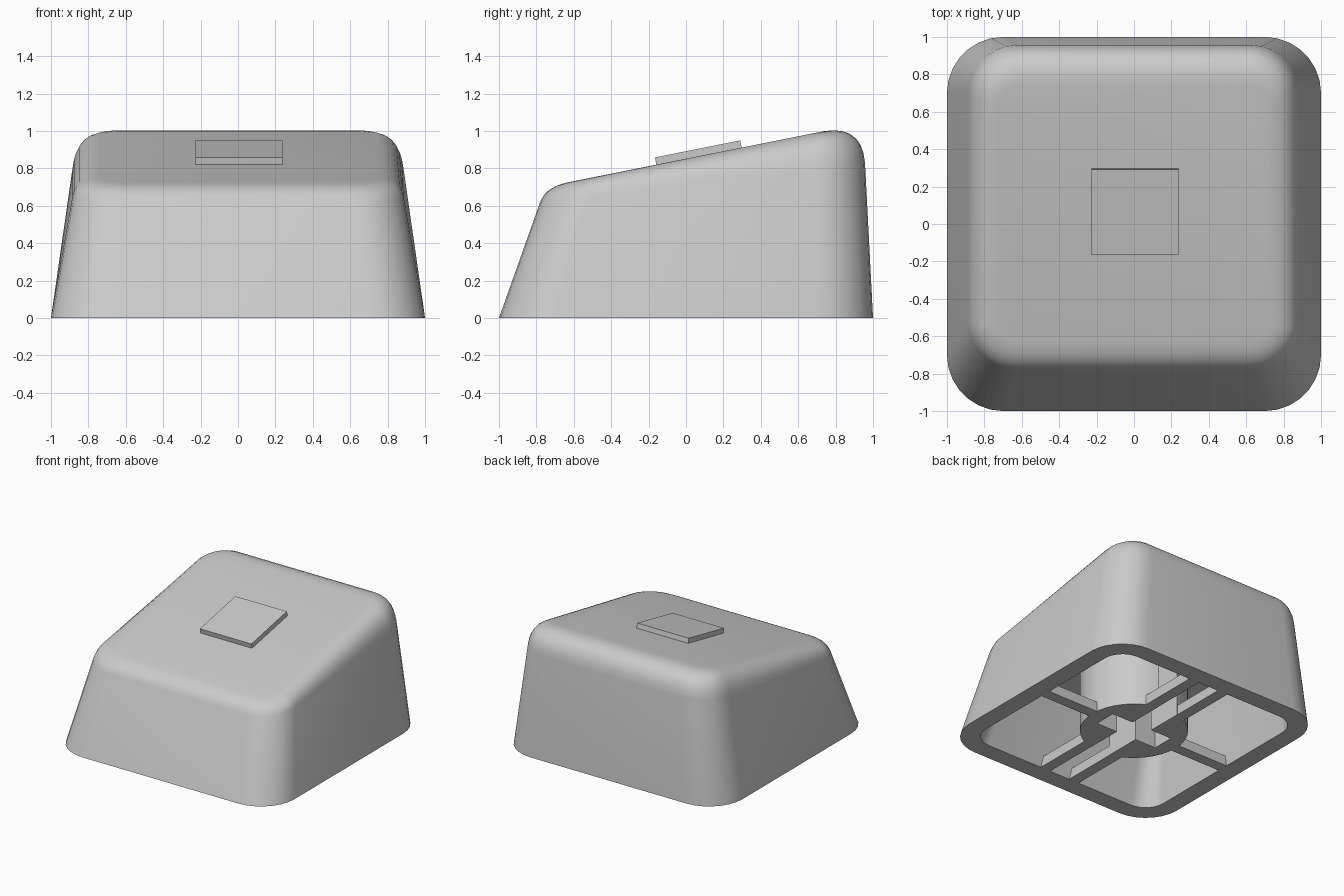
import bpy, bmesh, math
from mathutils import Matrix

if "Cube" in bpy.data.objects:
    bpy.data.objects.remove(bpy.data.objects["Cube"], do_unlink=True)

grey = bpy.data.materials.new("light_grey_plastic")
grey.use_nodes = True
COLOUR = (0.6, 0.6, 0.6, 1)
grey.diffuse_color = COLOUR
grey.node_tree.nodes["Principled BSDF"].inputs["Base Color"].default_value = COLOUR


def add_object(name, data):
    obj = bpy.data.objects.new(name, data)
    bpy.context.collection.objects.link(obj)
    data.materials.append(grey)
    return obj


def smooth(obj):
    bpy.ops.object.select_all(action="DESELECT")
    obj.select_set(True)
    bpy.context.view_layer.objects.active = obj
    bpy.ops.object.shade_smooth_by_angle(angle=math.radians(35))


def box(name, size, centre, tilt=0):
    bm = bmesh.new()
    bmesh.ops.create_cube(bm, size=1)
    bm.transform(Matrix.Translation(centre) @ Matrix.Rotation(tilt, 4, "X")
                 @ Matrix.Diagonal((*size, 1)))
    mesh = bpy.data.meshes.new(name)
    bm.to_mesh(mesh)
    bm.free()
    return add_object(name, mesh)


def bezier(a, b, c, t):
    return [p * (1 - t) ** 2 + 2 * q * t * (1 - t) + r * t * t for p, q, r in zip(a, b, c)]


def ring(bm, front, back, half, radius, segments=7):
    """Rounded rectangle on a plane tilted from front (y, z) to back (y, z)."""
    verts = []
    for corner in range(4):
        sx = 1 if corner in (0, 3) else -1
        sy = 1 if corner < 2 else -1
        for i in range(segments + 1):
            a = math.pi / 2 * (corner + i / segments)
            edge = back[0] if sy > 0 else front[0]
            y = edge - sy * radius + radius * math.sin(a)
            f = (y - front[0]) / (back[0] - front[0])
            z = front[1] + f * (back[1] - front[1])
            x = sx * (half - radius) + radius * math.cos(a)
            verts.append(bm.verts.new((x, y, z)))
    return verts


# Hollow cap: inner ceiling, inner rim, outer rim, then the rounded top edge
bm = bmesh.new()
rings = [ring(bm, (-0.65, 0.53), (0.81, 0.82), 0.75, 0.12),
         ring(bm, (-0.855, 0), (0.855, 0), 0.855, 0.17),
         ring(bm, (-1, 0), (1, 0), 1, 0.3)]
STEPS = 7
for k in range(STEPS + 1):
    t = k / STEPS
    front = bezier((-0.78, 0.62), (-0.751, 0.70), (-0.635, 0.725), t)
    back = bezier((0.957, 0.83), (0.942, 1.03), (0.74, 1.0), t)
    half, = bezier((0.885,), (0.865,), (0.735,), t)
    rings.append(ring(bm, front, back, half, 0.26 - 0.15 * t * t))
for low, high in zip(rings, rings[1:]):
    n = len(low)
    for i in range(n):
        j = (i + 1) % n
        bm.faces.new((low[i], low[j], high[j], high[i]))
bm.faces.new(rings[0])
bm.faces.new(rings[-1])
bmesh.ops.recalc_face_normals(bm, faces=bm.faces)
mesh = bpy.data.meshes.new("cap_shell")
bm.to_mesh(mesh)
bm.free()
smooth(add_object("cap_shell", mesh))

# Raised square plate on the sloping top
box("top_plate", (0.465, 0.465, 0.07), (0.005, 0.069, 0.87), math.atan(0.2))

# Stem: two half cylinders parted by a cross-shaped socket open to front and back
HEIGHT, RADIUS, ARM, SLOT = 0.7, 0.4, 0.28, 0.09
reach = math.acos(SLOT / RADIUS)
ARC = 16
half_outline = [(RADIUS * math.cos(a), RADIUS * math.sin(a))
                for a in (reach * (2 * i / ARC - 1) for i in range(ARC + 1))]
half_outline += [(SLOT, SLOT), (ARM, SLOT), (ARM, -SLOT), (SLOT, -SLOT)]
curve = bpy.data.curves.new("stem_outline", "CURVE")
curve.dimensions = "2D"
curve.fill_mode = "BOTH"
curve.extrude = HEIGHT / 2
for side in (1, -1):
    spline = curve.splines.new("POLY")
    spline.points.add(len(half_outline) - 1)
    for point, (x, y) in zip(spline.points, half_outline):
        point.co = (side * x, side * y, 0, 1)
    spline.use_cyclic_u = True
stem = add_object("stem", curve)
stem.location.z = HEIGHT / 2
bpy.ops.object.select_all(action="DESELECT")
stem.select_set(True)
bpy.context.view_layer.objects.active = stem
bpy.ops.object.convert(target="MESH")
smooth(bpy.context.view_layer.objects.active)

# Shallow ribs joining the stem to the walls: one each side, a pair front and back
DEPTH, THICK = 0.08, 0.09
for side, word in ((1, "left"), (-1, "right")):
    box(f"{word}_rib", (0.49, THICK, DEPTH), (side * 0.625, 0, DEPTH / 2))
    for y, end in ((0.61, "back"), (-0.61, "front")):
        box(f"{end}_{word}_rib", (THICK, 0.51, DEPTH), (side * 0.137, y, DEPTH / 2))
